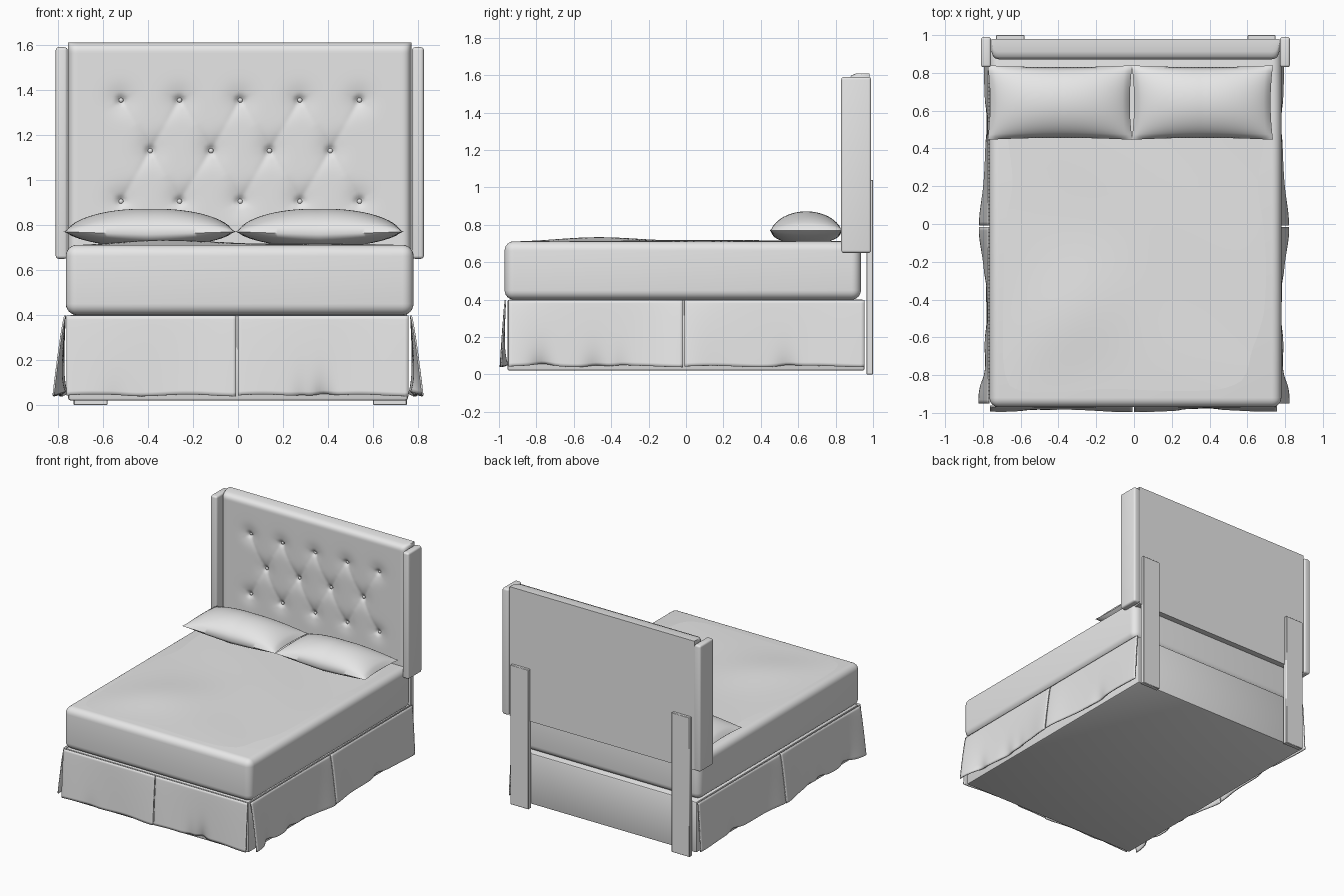
import bpy, bmesh, math
from mathutils import Vector

if "Cube" in bpy.data.objects:
    bpy.data.objects.remove(bpy.data.objects["Cube"])

mat = bpy.data.materials.new("grey fabric")
mat.diffuse_color = (0.8, 0.8, 0.8, 1)
mat.use_nodes = True
mat.node_tree.nodes["Principled BSDF"].inputs["Base Color"].default_value = mat.diffuse_color


def finish(name, bm, angle=40, solid=0):
    bmesh.ops.recalc_face_normals(bm, faces=bm.faces)
    me = bpy.data.meshes.new(name)
    bm.to_mesh(me)
    bm.free()
    ob = bpy.data.objects.new(name, me)
    bpy.context.collection.objects.link(ob)
    me.materials.append(mat)
    if solid:
        m = ob.modifiers.new("thickness", 'SOLIDIFY')
        m.thickness, m.offset = solid, 0
    bpy.ops.object.select_all(action='DESELECT')
    ob.select_set(True)
    bpy.context.view_layer.objects.active = ob
    bpy.ops.object.shade_smooth_by_angle(angle=math.radians(angle))
    return ob


def box(name, lo, hi, bevel=0, segs=4):
    bm = bmesh.new()
    bmesh.ops.create_cube(bm, size=1)
    for v in bm.verts:
        v.co = [lo[i] + (v.co[i] + 0.5) * (hi[i] - lo[i]) for i in range(3)]
    if bevel:
        bmesh.ops.bevel(bm, geom=bm.edges[:], offset=bevel, segments=segs,
                        profile=0.5, affect='EDGES')
    return finish(name, bm)


def sheet(bm, nx, ny, fn):
    """Grid with u, v in -1..1 mapped through fn."""
    geo = bmesh.ops.create_grid(bm, x_segments=nx, y_segments=ny, size=1)
    for v in geo["verts"]:
        v.co = fn(v.co.x, v.co.y)


def bump(x, w):
    return math.exp(-(x / w) ** 2)


# Box base and mattress
box("box_base", (-0.755, -0.955, 0.02), (0.755, 0.955, 0.40), 0.012, 2)
box("mattress", (-0.765, -0.97, 0.40), (0.78, 0.935, 0.712), 0.05, 6)


# Softly wrinkled cover on the mattress
def cover(u, v):
    x, y = 0.007 + 0.72 * u, -0.02 + 0.90 * v
    fade = (1 - u ** 4) * (1 - v ** 4)
    ridge = bump(x + 0.4 - 0.5 * (y + 0.55), 0.3) * bump(y + 0.55, 0.35)
    return (x, y, 0.711 + fade * (0.005 + 0.02 * ridge + 0.002 * math.sin(5 * x + 7 * y)))


bm = bmesh.new()
sheet(bm, 36, 40, cover)
finish("mattress_cover", bm)

# Headboard with diamond tufting
rows = [(1.355, (-0.52, -0.26, 0.01, 0.275, 0.54)),
        (1.13, (-0.39, -0.12, 0.14, 0.41)),
        (0.905, (-0.52, -0.26, 0.01, 0.275, 0.54))]
tufts = [Vector((x, z)) for z, xs in rows for x in xs]
folds = [(a, b) for a in tufts for b in tufts
         if a.y > b.y and 0.2 < (a - b).length < 0.3]
X0, X1, Z0, Z1, R = -0.755, 0.77, 0.65, 1.61, 0.04


def headboard(u, v):
    x = X0 + (X1 - X0) * (u + 1) / 2
    z = Z0 + (Z1 - Z0) * (v + 1) / 2
    p, y = Vector((x, z)), 0.872
    for d in (x - X0, X1 - x, z - Z0, Z1 - z):
        if d < R:
            y += R - math.sqrt(max(0, R * R - (R - d) ** 2))
    for t in tufts:
        d = (p - t).length
        y += 0.018 * bump(d, 0.018) + 0.012 * bump(d, 0.06)
    crease = 0
    for a, b in folds:
        t = (p - a).dot(b - a) / (b - a).length_squared
        if 0 <= t <= 1:
            d = (p - a.lerp(b, t)).length
            crease = max(crease, (0.003 + 0.006 * abs(2 * t - 1)) * math.exp(-d / 0.02))
    return (x, min(y + crease, 0.95), z)


bm = bmesh.new()
sheet(bm, 150, 100, headboard)
rim = [e for e in bm.edges if e.is_boundary]
ext = bmesh.ops.extrude_edge_only(bm, edges=rim)["geom"]
for v in ext:
    if isinstance(v, bmesh.types.BMVert):
        v.co.y = 0.98
bmesh.ops.holes_fill(bm, edges=[e for e in bm.edges if e.is_boundary], sides=0)
finish("headboard", bm)

# Tuft buttons
bm = bmesh.new()
for t in tufts:
    geo = bmesh.ops.create_uvsphere(bm, u_segments=12, v_segments=8, radius=0.011)
    for v in geo["verts"]:
        v.co = (v.co.x + t.x, v.co.y * 0.7 + 0.899, v.co.z + t.y)
finish("tuft_buttons", bm)

# Headboard wings and rear legs
for side, x0, x1 in (("left", -0.81, -0.757), ("right", 0.773, 0.826)):
    box(side + "_wing", (x0, 0.83, 0.65), (x1, 0.99, 1.59), 0.014, 4)
for side, x0, x1 in (("left", -0.73, -0.58), ("right", 0.60, 0.75)):
    box(side + "_rear_leg", (x0, 0.966, 0), (x1, 1.0, 1.04), 0.003, 1)


# Bed skirt: flared hanging panels with dented hems
def skirt(name, start, end, out, flares, dents):
    a, b, n = Vector(start), Vector(end), Vector(out)

    def fn(u, v):
        t, s = (u + 1) / 2, (1 - v) / 2
        flare = 0.018 + flares[0] * bump(t, 0.16) + flares[1] * bump(1 - t, 0.16)
        push = flare * s ** 0.8 + 0.004 * s * math.sin(9 * t)
        lift = 0.004 * math.sin(11 * t) * s
        for c, w, k in dents:
            push -= 0.028 * k * bump(t - c, w) * s ** 5
            lift += 0.012 * k * bump(t - c, w) * s ** 5
        p = a.lerp(b, t) + n * push
        return (p.x, p.y, 0.398 - 0.355 * s + lift)

    bm = bmesh.new()
    sheet(bm, 48, 20, fn)
    finish(name, bm, 50, 0.008)


skirt("front_skirt_left", (-0.762, -0.965, 0), (-0.008, -0.965, 0), (0, -1, 0),
      (0.006, 0.007), [(0.3, 0.08, 0.2)])
skirt("front_skirt_right", (0.0, -0.965, 0), (0.757, -0.965, 0), (0, -1, 0),
      (0.007, 0.004), [(0.5, 0.06, 0.9), (0.38, 0.05, 0.4)])
for side, x, s in (("left", -0.768, -1), ("right", 0.768, 1)):
    skirt(side + "_skirt_front", (x, -0.95, 0), (x, -0.015, 0), (s, 0, 0),
          (0.034, 0.030), [(0.2, 0.06, 1), (0.5, 0.06, 0.8), (0.65, 0.05, 0.4)])
    skirt(side + "_skirt_rear", (x, -0.008, 0), (x, 0.955, 0), (s, 0, 0),
          (0.030, 0.002), [(0.57, 0.06, 0.7)])


# Pillows
def pillow(name, cx, a):
    bm = bmesh.new()
    for h in (0.105, -0.058):
        def fn(u, v, h=h):
            x = cx + a * u * (1 - 0.035 * (1 - v * v))
            y = 0.643 + 0.197 * v * (1 - 0.05 * (1 - u * u))
            puff = (max(0, 1 - u * u) ** 0.6) * (max(0, 1 - v * v) ** 0.55)
            return (x, y, 0.77 - 0.012 * (1 - abs(u)) + h * puff * 1.08)
        sheet(bm, 40, 28, fn)
    bmesh.ops.remove_doubles(bm, verts=bm.verts, dist=0.0005)
    finish(name, bm, 60)


pillow("left_pillow", -0.392, 0.383)
pillow("right_pillow", 0.362, 0.374)
